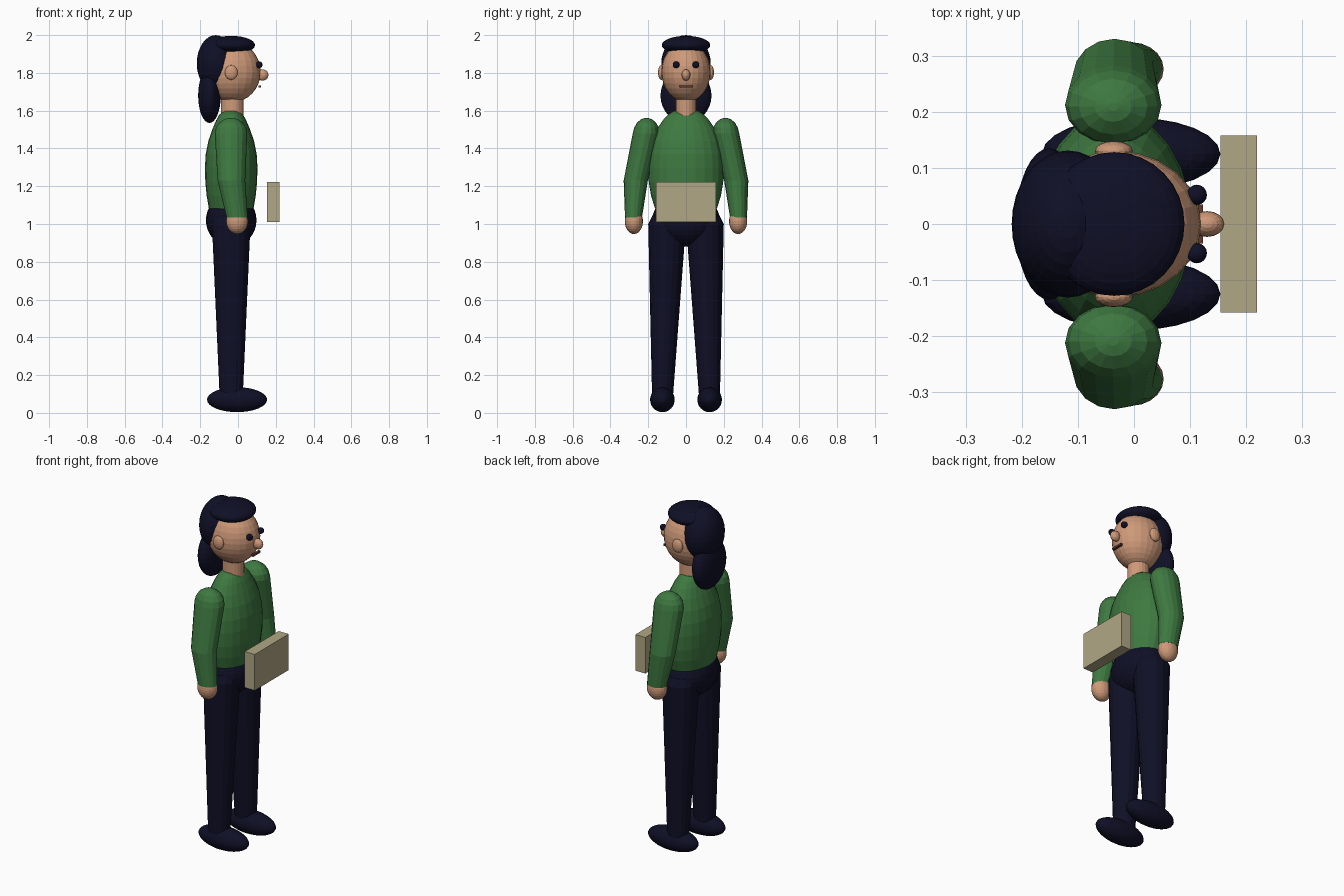
import bpy, bmesh, math
from mathutils import Matrix, Vector

cube = bpy.data.objects.get("Cube")
if cube:
    bpy.data.objects.remove(cube, do_unlink=True)


def material(name, rgb):
    m = bpy.data.materials.new(name)
    m.use_nodes = True
    m.diffuse_color = (*rgb, 1)
    m.node_tree.nodes["Principled BSDF"].inputs["Base Color"].default_value = (*rgb, 1)
    return m


GREEN = material("green shirt", (0.048, 0.19, 0.052))
NAVY = material("dark navy", (0.005, 0.005, 0.02))
SKIN = material("skin", (0.62, 0.32, 0.19))
BOARD = material("khaki board", (0.44, 0.39, 0.235))
LIPS = material("dark brown", (0.12, 0.04, 0.03))


def finish(bm, name, mat):
    bmesh.ops.recalc_face_normals(bm, faces=bm.faces)
    mesh = bpy.data.meshes.new(name)
    bm.to_mesh(mesh)
    bm.free()
    mesh.materials.append(mat)
    ob = bpy.data.objects.new(name, mesh)
    bpy.context.collection.objects.link(ob)
    return ob


def ellipsoid(name, centre, radii, mat, segs=24, rings=16):
    bm = bmesh.new()
    bmesh.ops.create_uvsphere(bm, u_segments=segs, v_segments=rings, radius=1,
                              matrix=Matrix.LocRotScale(Vector(centre), None, Vector(radii)))
    return finish(bm, name, mat)


def box(name, centre, size, mat):
    bm = bmesh.new()
    bmesh.ops.create_cube(bm, size=1,
                          matrix=Matrix.LocRotScale(Vector(centre), None, Vector(size)))
    return finish(bm, name, mat)


def loft(name, sections, mat, segs=16):
    """Skin of stacked ellipses, each given as (x, y, z, x radius, y radius)."""
    bm = bmesh.new()
    loops = []
    for x, y, z, rx, ry in sections:
        angles = [2 * math.pi * i / segs for i in range(segs)]
        loops.append([bm.verts.new((x + rx * math.cos(a), y + ry * math.sin(a), z))
                      for a in angles])
    for low, high in zip(loops, loops[1:]):
        for i in range(segs):
            j = (i + 1) % segs
            bm.faces.new((low[i], low[j], high[j], high[i]))
    bm.faces.new(loops[0])
    bm.faces.new(loops[-1])
    return finish(bm, name, mat)


# Body
BX = -0.036
torso = [(1.04, 0.1, 0.14), (1.085, 0.119, 0.165), (1.15, 0.13, 0.185),
         (1.22, 0.137, 0.197), (1.3, 0.139, 0.2), (1.37, 0.135, 0.195),
         (1.44, 0.121, 0.18), (1.5, 0.1, 0.155), (1.55, 0.079, 0.122),
         (1.58, 0.062, 0.095), (1.598, 0.04, 0.065)]
loft("torso", [(BX, 0, z, rx, ry) for z, rx, ry in torso], GREEN, 24)
ellipsoid("pelvis", (BX, 0, 1.02), (0.134, 0.18, 0.14), NAVY)
loft("neck", [(-0.03, 0, z, 0.06, 0.055) for z in (1.55, 1.72)], SKIN, 20)

# Head and face, looking along +x
ellipsoid("head", (-0.03, 0, 1.805), (0.15, 0.13, 0.16), SKIN)
ellipsoid("nose", (0.13, 0, 1.789), (0.031, 0.023, 0.03), SKIN, 16, 10)
box("mouth", (0.116, 0, 1.729), (0.014, 0.07, 0.011), LIPS)

# Hair
ellipsoid("hair_cap", (-0.035, 0, 1.947), (0.125, 0.128, 0.049), NAVY, 32)
ellipsoid("hair_back", (-0.118, 0, 1.85), (0.1, 0.131, 0.15), NAVY, 32)
ellipsoid("hair_lower", (-0.151, 0, 1.68), (0.06, 0.135, 0.145), NAVY, 32)

# Paired parts: the figure's left is +y
for side, s in (("left", 1), ("right", -1)):
    ellipsoid(side + "_ear", (-0.036, s * 0.13, 1.802), (0.034, 0.018, 0.039), SKIN, 16, 10)
    ellipsoid(side + "_eye", (0.112, s * 0.052, 1.843), (0.018, 0.018, 0.018), NAVY, 16, 10)
    ellipsoid(side + "_shoe", (-0.005, s * 0.125, 0.07), (0.159, 0.065, 0.066), NAVY)

    loft(side + "_leg", [(BX, s * 0.125, 0.06, 0.06, 0.054),
                         (BX, s * 0.1, 1.0, 0.102, 0.1),
                         (BX, s * 0.095, 1.04, 0.09, 0.085),
                         (BX, s * 0.09, 1.08, 0.05, 0.05)], NAVY)

    sleeve = [(-0.005, 0.278, 1.035, 0.056, 0.045),
              (-0.035, 0.266, 1.23, 0.073, 0.064),
              (-0.037, 0.212, 1.48, 0.086, 0.07)]
    # Rounded shoulder top
    for k in (0.25, 0.5, 0.75, 0.93):
        c = math.cos(k * math.pi / 2)
        sleeve.append((-0.037, 0.209, 1.48 + 0.082 * math.sin(k * math.pi / 2),
                       0.086 * c, 0.07 * c))
    loft(side + "_sleeve", [(x, s * y, z, rx, ry) for x, y, z, rx, ry in sleeve], GREEN)
    ellipsoid(side + "_hand", (-0.005, s * 0.276, 1.015), (0.058, 0.048, 0.068), SKIN, 20, 14)

# Flat board held out in front
box("board", (0.187, 0, 1.116), (0.065, 0.316, 0.212), BOARD)
